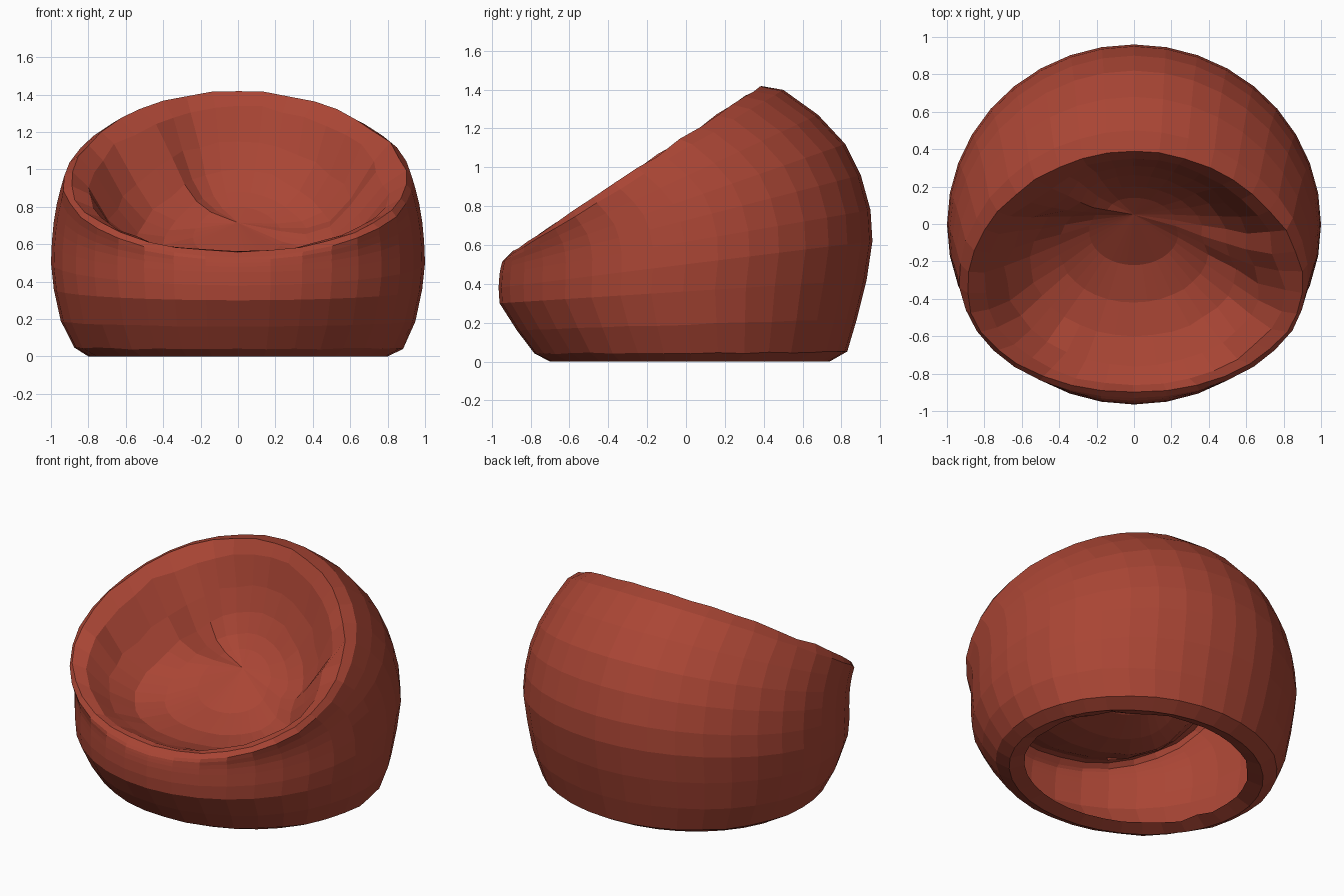
import bpy, bmesh, math, random

random.seed(4)
SEG = 36

# Each ring is a tilted egg-shaped loop:
# back y, back z, front y, front z, half width, egg taper, side sag, wrinkle
RINGS = [
    (0.66, 0.03, -0.61, 0.03, 0.70, 0.00, 0.00, 0.010),   # turned-in base lip
    (0.74, 0.00, -0.70, 0.00, 0.80, 0.00, 0.00, 0.000),
    (0.83, 0.05, -0.78, 0.04, 0.88, 0.00, 0.00, 0.006),
    (0.88, 0.22, -0.87, 0.16, 0.95, 0.00, 0.00, 0.003),
    (0.93, 0.42, -0.96, 0.30, 0.985, 0.00, 0.00, 0.0),
    (0.96, 0.62, -0.965, 0.38, 1.00, 0.00, 0.00, 0.0),    # widest loop
    (0.95, 0.78, -0.96, 0.45, 0.995, 0.01, 0.00, 0.0),
    (0.90, 0.96, -0.955, 0.48, 0.985, 0.02, 0.00, 0.0),
    (0.82, 1.12, -0.95, 0.50, 0.97, 0.04, 0.00, 0.0),
    (0.68, 1.27, -0.945, 0.515, 0.95, 0.06, 0.00, 0.0),
    (0.50, 1.40, -0.93, 0.53, 0.93, 0.09, 0.00, 0.006),
    (0.39, 1.42, -0.90, 0.56, 0.89, 0.11, 0.00, 0.010),   # crest of the rim
    (0.35, 1.34, -0.86, 0.56, 0.80, 0.11, 0.03, 0.020),   # inside of the seat
    (0.31, 1.15, -0.76, 0.52, 0.68, 0.10, 0.10, 0.018),
    (0.26, 1.00, -0.60, 0.48, 0.55, 0.08, 0.12, 0.010),
    (0.20, 0.88, -0.42, 0.48, 0.40, 0.04, 0.08, 0.004),
    (0.14, 0.80, -0.22, 0.53, 0.24, 0.00, 0.03, 0.0),
]
CREST = 11


def fold(a, centre, width):
    """Bump of cloth around one angle."""
    return math.exp(-((a - centre) / width) ** 2)


def ring_point(index, a):
    yb, zb, yf, zf, rx, egg, sag, wr = RINGS[index]
    s, c = math.sin(a), math.cos(a)
    t = (1 + c) / 2
    x = rx * s * (1 - egg * c)
    y = yf + (yb - yf) * t
    z = zf + (zb - zf) * t - sag * s * s
    # soft folds pushed in from the backrest and arms
    if index > CREST:
        depth = math.sin(math.pi * (index - CREST) / (len(RINGS) - CREST))
        push = depth * (0.13 * fold(a, -0.75, 0.22) + 0.09 * fold(a, 1.45, 0.2))
        x *= 1 - push
        y -= push * 0.5 * c
        z += push * 0.25
    # small creases, strongest on the arms
    k = wr * (0.3 + 0.7 * abs(s))
    x += random.uniform(-k, k)
    y += random.uniform(-k, k) * 0.5
    z += random.uniform(-k, k)
    return (x, y, max(z, 0))


# Bean bag skin: base lip, outer wall, rim and hollow in one surface
bm = bmesh.new()
loops = [[bm.verts.new(ring_point(i, (2 * math.pi * j / SEG + math.pi) % (2 * math.pi) - math.pi))
          for j in range(SEG)] for i in range(len(RINGS))]
for lo, hi in zip(loops, loops[1:]):
    for j in range(SEG):
        k = (j + 1) % SEG
        bm.faces.new((lo[j], hi[j], hi[k], lo[k]))
pole = bm.verts.new((0, 0.05, 0.715))
for j in range(SEG):
    bm.faces.new((loops[-1][j], pole, loops[-1][(j + 1) % SEG]))

mesh = bpy.data.meshes.new("bean_bag_seat")
bm.to_mesh(mesh)
bm.free()
seat = bpy.data.objects.new("bean_bag_seat", mesh)
bpy.context.collection.objects.link(seat)

# Brick red cloth
cloth = bpy.data.materials.new("red_cloth")
cloth.diffuse_color = (0.40, 0.06, 0.035, 1)
mesh.materials.append(cloth)
